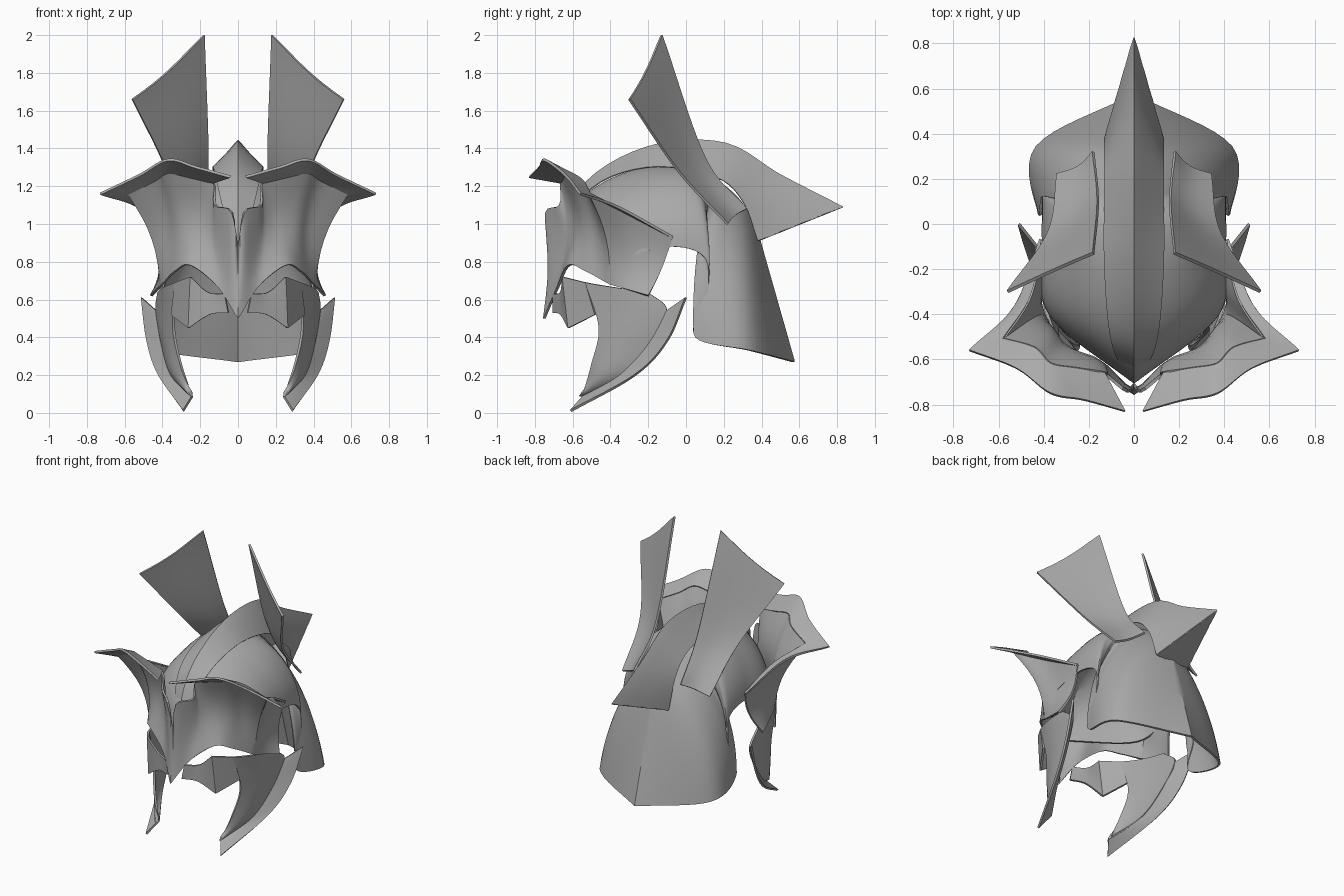
import bpy, bmesh, math
from mathutils import Vector

cube = bpy.data.objects.get("Cube")
if cube:
    bpy.data.objects.remove(cube)

steel = bpy.data.materials.new("steel_grey")
steel.use_nodes = True
colour = (0.4, 0.4, 0.4, 1)
steel.diffuse_color = colour
steel.node_tree.nodes["Principled BSDF"].inputs["Base Color"].default_value = colour


def curve_point(points, u):
    """Point at fraction u of a smooth curve through the points."""
    pts = [Vector(p) for p in points]
    pts = [2 * pts[0] - pts[1]] + pts + [2 * pts[-1] - pts[-2]]
    segments = len(points) - 1
    i = min(int(u * segments + 1e-6), segments - 1)
    t = u * segments - i
    a, b, c, d = pts[i:i + 4]
    slope_in, slope_out = (c - a) / 2, (d - b) / 2
    chord = c - b
    return (b + slope_in * t
            + (3 * chord - 2 * slope_in - slope_out) * t ** 2
            + (slope_in + slope_out - 2 * chord) * t ** 3)


def straight(a, b, u, t):
    return a.lerp(b, t)


def pinched(amount):
    """Draw the middle of a plate towards the centre, fading out at the nose."""
    def rule(a, b, u, t):
        p = a.lerp(b, t)
        p.xy *= 1 - amount * min(1, 5 * p.x) * math.sin(math.pi * t)
        return p
    return rule


def domed(a, b, u, t):
    """Quarter ellipse from seam to lower edge, straightening at the back."""
    angle = t * math.pi / 2
    round_point = a.lerp(b, math.sin(angle))
    round_point.z = b.z + (a.z - b.z) * math.cos(angle)
    return a.lerp(b, t).lerp(round_point, min(1, 4 * (1 - u)))


def plate(name, patches, rule=straight, thickness=0.014, along=28, across=8):
    """Span each pair of edge curves, mirror across x and add thickness."""
    bm = bmesh.new()
    for first_edge, second_edge in patches:
        grid = []
        for i in range(along + 1):
            u = i / along
            a, b = curve_point(first_edge, u), curve_point(second_edge, u)
            grid.append([bm.verts.new(rule(a, b, u, j / across))
                         for j in range(across + 1)])
        for row, following in zip(grid, grid[1:]):
            for j in range(across):
                bm.faces.new((row[j], row[j + 1], following[j + 1], following[j]))
    bmesh.ops.remove_doubles(bm, verts=bm.verts, dist=0.0005)
    bmesh.ops.recalc_face_normals(bm, faces=bm.faces)
    mesh = bpy.data.meshes.new(name)
    bm.to_mesh(mesh)
    bm.free()
    mesh.materials.append(steel)
    obj = bpy.data.objects.new(name, mesh)
    bpy.context.collection.objects.link(obj)
    bpy.ops.object.select_all(action='DESELECT')
    obj.select_set(True)
    bpy.context.view_layer.objects.active = obj
    obj.modifiers.new("mirror", 'MIRROR')
    solid = obj.modifiers.new("thickness", 'SOLIDIFY')
    solid.thickness = thickness
    solid.offset = 0
    for modifier in ("mirror", "thickness"):
        bpy.ops.object.modifier_apply(modifier=modifier)
    bpy.ops.object.shade_smooth_by_angle(angle=math.radians(30))


# Skull and neck guard: elliptical top seam down to an edge cut around the ear
seam = []
for step in range(29):
    angle = 0.9 * math.pi * (step / 28) ** 0.65
    reach = 0.6 if math.cos(angle) > 0 else 0.5
    seam.append((0, -0.1 - reach * math.cos(angle), 0.8 + 0.5 * math.sin(angle)))
lower_edge = [(0, -.7, .8), (.37, -.4, .8), (.4, -.1, .88), (.4, .1, .82),
              (.41, .11, .6), (.42, .05, .4), (.43, .34, .33), (0, .57, .27)]
plate("skull_and_neck_guard", [(seam, lower_edge)], domed, along=56, across=14)

# Ridged crest with a pointed tail, closed underneath
ridge = [(0, -.7, .82), (0, -.55, 1.2), (0, -.2, 1.41),
         (0, .2, 1.43), (0, .5, 1.26), (0, .83, 1.09)]
crest_base = [(.02, -.69, .82), (.1, -.52, 1.17), (.13, -.2, 1.3),
              (.13, .15, 1.25), (.13, .3, 1.12), (.13, .38, .91)]
tail_middle = (0, .38, .91)
plate("crest", [(ridge, crest_base),
                ([ridge[-1], tail_middle], [ridge[-1], crest_base[-1]])],
      thickness=0.006)

# Face mask: from the eye and jaw edge up to the centre notch and brow fold
notch = [(0, -.71, .82), (.03, -.74, 1.06), (.12, -.67, 1.1)]
brow = [(.13, -.66, 1.22), (.26, -.64, 1.25), (.37, -.62, 1.27),
        (.44, -.55, 1.23), (.58, -.51, 1.16)]
side_fold = [brow[-1], (.46, -.32, 1.06), (.41, -.07, .93)]
eye_edge = [(0, -.75, .5), (.1, -.68, .66), (.25, -.62, .78),
            (.33, -.53, .75), (.4, -.4, .68)]
jaw_edge = [eye_edge[-1], (.46, -.2, .62)]
plate("face_mask", [(eye_edge, notch + brow), (jaw_edge, side_fold)], pinched(0.08))

# Brow flange: from the fold out to the pointed rim
rim = [(.04, -.83, 1.25), (.22, -.78, 1.3), (.37, -.75, 1.34),
       (.52, -.64, 1.26), (.73, -.56, 1.16)]
side_rim = [rim[-1], (.53, -.36, 1.09), (.42, -.07, .93)]
plate("brow_flange", [(brow, rim), (side_fold, side_rim)])

# Band under the eyes with a spike above and below
spike_low, spike_high = (.26, -.62, .45), (.25, -.65, .72)
plate("under_eye_band", [
    ([(.05, -.7, .53), (.15, -.66, .52), spike_low],
     [(.07, -.7, .63), (.16, -.66, .64), spike_high]),
    ([spike_low, (.35, -.48, .52)], [spike_high, (.33, -.53, .69)])])

# Cheek guards curving forward to a point, with an outer flange
cheek_fold = [(.43, -.1, .54), (.4, -.2, .36), (.35, -.35, .2), (.24, -.54, .09)]
cheek_front = [(.33, -.53, .69), (.34, -.46, .45), (.3, -.5, .25), cheek_fold[-1]]
cheek_rim = [(.51, 0, .61), (.48, -.1, .38), (.42, -.27, .2), (.29, -.61, .01)]
plate("cheek_guards", [(cheek_front, [(.42, -.2, .64)] + cheek_fold)], pinched(-0.04))
plate("cheek_flanges", [(cheek_fold, cheek_rim)])

# Swept horn blades
horn_inner = [(.18, .32, 1.08), (.16, .1, 1.35), (.18, -.13, 2)]
horn_outer = [(.34, .22, 1), (.38, -.04, 1.28), (.56, -.3, 1.66)]
plate("horn_blades", [(horn_inner, horn_outer)], pinched(0.06))
